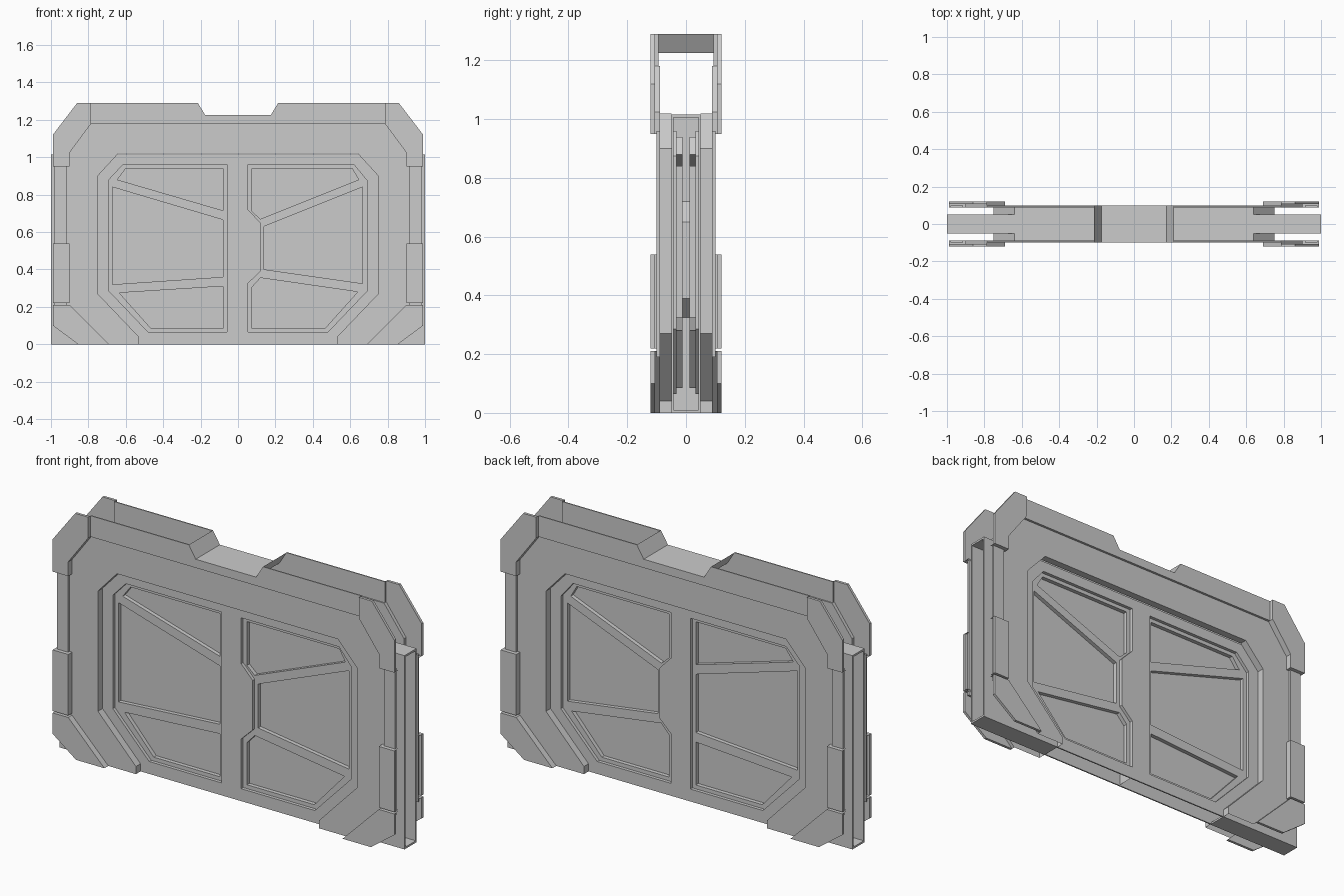
import bpy, bmesh
from mathutils import Vector

if "Cube" in bpy.data.objects:
    bpy.data.objects.remove(bpy.data.objects["Cube"])


def finish(name, bm, mx, my):
    mesh = bpy.data.meshes.new(name)
    bm.to_mesh(mesh)
    bm.free()
    ob = bpy.data.objects.new(name, mesh)
    bpy.context.collection.objects.link(ob)
    if mx or my:
        m = ob.modifiers.new("mirror", 'MIRROR')
        m.use_axis = (mx, my, False)
        m.use_mirror_merge = False
    return ob


def plate(name, loops, y, thick=0.0, mx=False, my=True):
    """Flat sheet facing -y; first loop is the outline, the rest are holes."""
    bm = bmesh.new()
    edges = []
    for loop in loops:
        vs = [bm.verts.new((x, y, z)) for x, z in loop]
        edges += [bm.edges.new((vs[i - 1], vs[i])) for i in range(len(vs))]
    bmesh.ops.triangle_fill(bm, use_beauty=True, use_dissolve=False,
                            edges=edges, normal=Vector((0, -1, 0)))
    for f in bm.faces:
        f.normal_update()
        if f.normal.y > 0:
            f.normal_flip()
    if thick:
        r = bmesh.ops.extrude_face_region(bm, geom=bm.faces[:], use_keep_orig=True)
        moved = [g for g in r["geom"] if isinstance(g, bmesh.types.BMVert)]
        bmesh.ops.translate(bm, verts=moved, vec=(0, thick, 0))
        bmesh.ops.recalc_face_normals(bm, faces=bm.faces[:])
    return finish(name, bm, mx, my)


def wall(name, path, y0, y1, closed=False, mx=False, my=True):
    """Step wall: a path in x/z swept from depth y0 to y1."""
    bm = bmesh.new()
    a = [bm.verts.new((x, y0, z)) for x, z in path]
    b = [bm.verts.new((x, y1, z)) for x, z in path]
    for i in range(0 if closed else 1, len(path)):
        bm.faces.new((a[i - 1], a[i], b[i], b[i - 1]))
    return finish(name, bm, mx, my)


def box(name, x0, x1, y0, y1, z0, z1, mx=False):
    return plate(name, [[(x0, z0), (x1, z0), (x1, z1), (x0, z1)]], y0, y1 - y0, mx, False)


def flip(path):
    return [(-x, z) for x, z in reversed(path)]


FRAME, BAND, RAISED, CORE, PANEL, PANE = -0.088, -0.10, -0.12, -0.05, -0.033, -0.012

# Outer frame: arch with an open foot
arch = [(-.53, 0), (-.53, .04), (-.75, .27), (-.75, .90), (-.64, 1.02)]
arch += flip(arch)
left_edge = [(-.69, 0), (-.90, .21), (-.915, .21), (-.915, .95), (-.90, .95),
             (-.90, 1.025), (-.785, 1.18)]
plate("outer_frame", [left_edge + flip(left_edge) + arch[::-1]], FRAME)
wall("frame_opening_wall", arch, FRAME, CORE)

# Top band with the notch bridging front and back
notch = [(-.215, 1.29), (-.175, 1.225), (.175, 1.225), (.215, 1.29)]
plate("top_band", [[(-.785, 1.18), (-.785, 1.29)] + notch + [(.785, 1.29), (.785, 1.18)]],
      BAND, .006)
wall("top_band_step", [(-.785, 1.18), (.785, 1.18)], BAND, FRAME)
wall("notch_floor", notch, BAND, -BAND, my=False)

# Upper corner guards
inner = [(-.785, 1.18), (-.90, 1.025), (-.90, .95), (-.99, .95)]
plate("upper_corner", [[(-.99, 1.12), (-.86, 1.29), (-.785, 1.29)] + inner], RAISED, .014, True)
wall("upper_corner_step", inner, RAISED, FRAME, mx=True)
wall("upper_corner_band_step", [(-.785, 1.29), (-.785, 1.18)], RAISED, BAND, mx=True)

# Side rails and raised clips
plate("side_rail", [[(-.98, .19), (-.915, .19), (-.915, .96), (-.98, .96)]], BAND, .011, True)
wall("side_rail_step", [(-.915, .2), (-.915, .95)], BAND, FRAME, mx=True)
plate("side_clip", [[(-.99, .22), (-.90, .22), (-.90, .54), (-.99, .54)]], RAISED, .014, True)
wall("side_clip_step", [(-.99, .22), (-.90, .22), (-.90, .54), (-.99, .54)],
     RAISED, FRAME, mx=True)

# Lower corner guards
inner = [(-.99, .21), (-.90, .21), (-.69, 0)]
plate("lower_corner", [inner + [(-.855, 0), (-.99, .10)]], RAISED, .014, True)
wall("lower_corner_step", inner, RAISED, FRAME, mx=True)

# Recess outlines and window openings of the core
recess_l = [(-.06, .96), (-.615, .96), (-.69, .88), (-.69, .285), (-.48, .065), (-.06, .065)]
post_edge = [(.053, .325), (.12, .39), (.12, .65), (.053, .72)]
recess_r = [(.053, .96), (.62, .96), (.69, .875), (.69, .285), (.48, .065), (.053, .065)] + post_edge
windows_l = [
    [(-.60, .94), (-.08, .94), (-.08, .715), (-.645, .88)],
    [(-.67, .84), (-.08, .665), (-.08, .36), (-.67, .32)],
    [(-.635, .275), (-.08, .31), (-.08, .085), (-.465, .085)]]
windows_r = [
    [(.075, .94), (.61, .94), (.645, .88), (.12, .67), (.075, .71)],
    [(.665, .84), (.14, .63), (.14, .40), (.665, .325)],
    [(.12, .355), (.64, .28), (.465, .085), (.075, .085), (.075, .305)]]

# Hollow core slab, open at both ends
plate("core_face", [[(-1, 0), (1, 0), (1, 1.015), (-1, 1.015)], recess_l, recess_r], CORE, .007)
box("core_top", -1, 1, CORE + .002, -CORE - .002, 1.005, 1.015)
box("core_bottom", .53, 1, CORE + .002, -CORE - .002, 0, .01, True)
wall("core_divider", [(.053, .005)] + post_edge + [(.053, 1.005)], -.043, .043, my=False)

# Recessed window panels with panes
for side, recess, windows in (("left", recess_l, windows_l), ("right", recess_r, windows_r)):
    wall(side + "_recess_wall", recess, CORE, PANEL, True)
    plate(side + "_window_panel", [recess] + windows, PANEL)
    for i, w in enumerate(windows):
        wall(f"{side}_window_wall_{i}", w, PANEL, PANE, True)
        plate(f"{side}_pane_{i}", [w], PANE)
